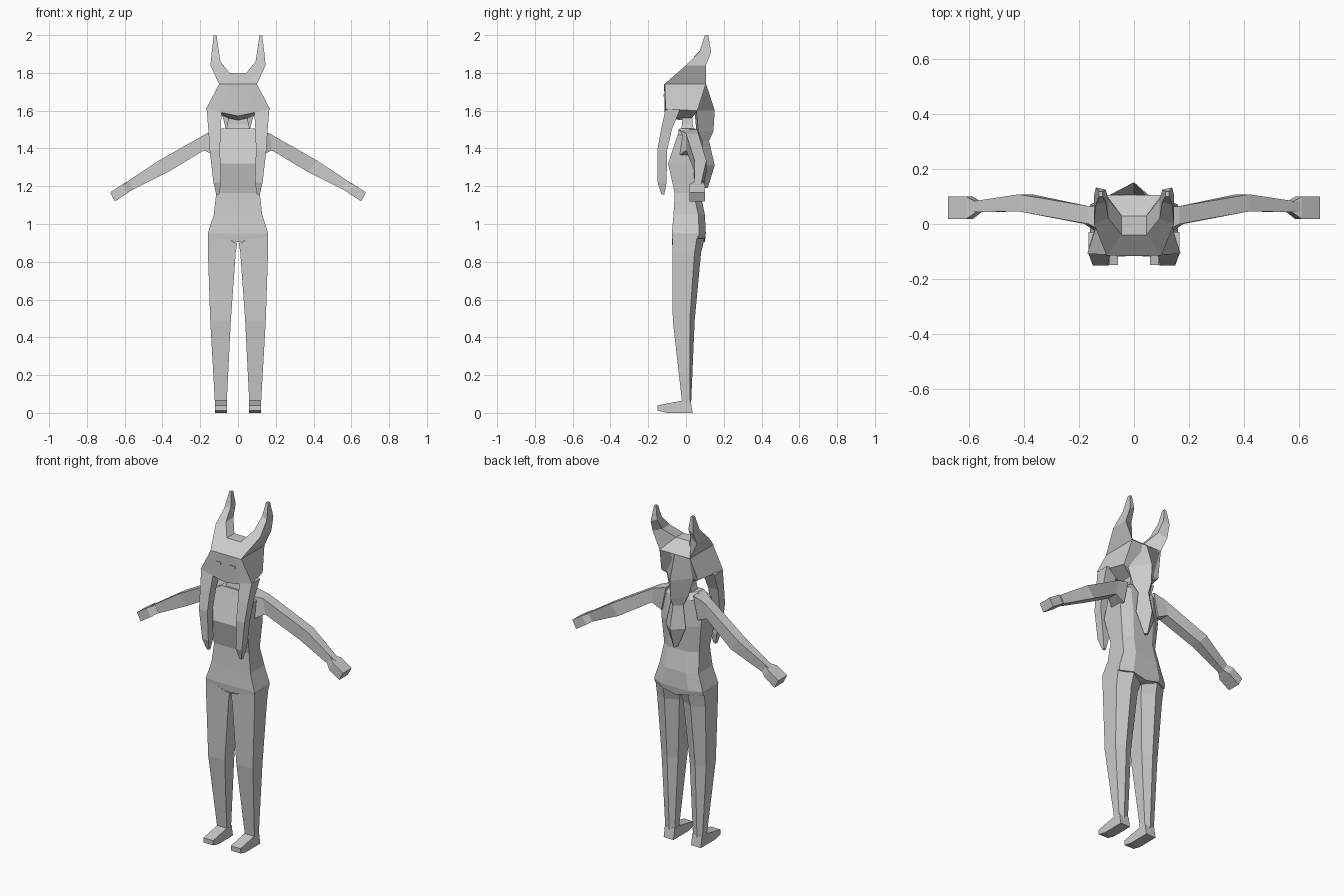
import bpy, bmesh

grey = bpy.data.materials.new("light grey")
grey.diffuse_color = (0.6, 0.6, 0.6, 1)


def loft(name, rings, mirror=False):
    """Join equal-length point rings with flat faces and cap both ends."""
    bm = bmesh.new()
    rows = [[bm.verts.new(p) for p in ring] for ring in rings]
    n = len(rows[0])
    for a, b in zip(rows, rows[1:]):
        for i in range(n):
            j = (i + 1) % n
            bm.faces.new((a[i], a[j], b[j], b[i]))
    bm.faces.new(rows[0])
    bm.faces.new(rows[-1])
    bmesh.ops.recalc_face_normals(bm, faces=bm.faces)
    mesh = bpy.data.meshes.new(name)
    bm.to_mesh(mesh)
    bm.free()
    mesh.materials.append(grey)
    ob = bpy.data.objects.new(name, mesh)
    bpy.context.collection.objects.link(ob)
    if mirror:
        ob.modifiers.new("mirror", 'MIRROR').use_axis[0] = True
    return ob


def box_ring(z, x0, x1, y0, y1):
    return [(x0, y0, z), (x1, y0, z), (x1, y1, z), (x0, y1, z)]


# torso: flat front, chamfered back
def torso_ring(z, w, f, b, dip=0):
    s = b - 0.035
    return [(-w, f, z), (0, f, z - dip), (w, f, z), (w, s, z),
            (0.55 * w, b, z), (0, b, z - dip), (-0.55 * w, b, z), (-w, s, z)]

loft("torso", [torso_ring(*r) for r in [
    (1.505, 0.09, -0.035, 0.05), (1.47, 0.135, -0.045, 0.065),
    (1.32, 0.13, -0.095, 0.08), (1.165, 0.115, -0.06, 0.075),
    (1.05, 0.128, -0.066, 0.1), (0.95, 0.16, -0.075, 0.105),
    (0.925, 0.158, -0.072, 0.1, 0.02)]])

# legs: flat front, ridged back
def leg_ring(z, xi, xo, f, s, b, rise=0):
    m = (xi + xo) / 2
    return [(xi, f, z - rise), (xo, f, z + rise), (xo, s, z + rise),
            (m, b, z), (xi, s, z - rise)]

loft("leg", [leg_ring(*r) for r in [
    (0.92, 0.004, 0.16, -0.073, 0.06, 0.098, 0.02),
    (0.85, 0.012, 0.159, -0.072, 0.045, 0.08),
    (0.49, 0.038, 0.147, -0.07, 0.02, 0.046),
    (0.05, 0.06, 0.122, -0.02, 0.02, 0.027)]], True)

# feet: side profile stretched across the width
foot = [(0.035, 0), (0.024, 0.065), (-0.02, 0.065), (-0.15, 0.04),
        (-0.15, 0.012), (-0.1, 0)]
loft("foot", [[(x, y, z) for y, z in foot] for x in (0.058, 0.122)], True)

# arms and hands: slanted rectangular sections
def arm_ring(xt, zt, xb, zb, y0, y1):
    return [(xt, y0, zt), (xt, y1, zt), (xb, y1, zb), (xb, y0, zb)]

loft("arm", [arm_ring(*r) for r in [
    (0.09, 1.5, 0.12, 1.36, -0.04, 0.06),
    (0.165, 1.48, 0.18, 1.39, 0.0, 0.065),
    (0.42, 1.335, 0.37, 1.275, 0.046, 0.108),
    (0.605, 1.213, 0.578, 1.172, 0.043, 0.08)]], True)
loft("hand", [arm_ring(*r) for r in [
    (0.575, 1.225, 0.555, 1.185, 0.043, 0.08),
    (0.612, 1.21, 0.587, 1.162, 0.018, 0.1),
    (0.677, 1.167, 0.652, 1.12, 0.018, 0.1)]], True)

# neck
loft("neck", [box_ring(1.48, -0.07, 0.07, -0.03, 0.045),
              box_ring(1.53, -0.055, 0.055, -0.02, 0.035),
              box_ring(1.6, -0.05, 0.05, -0.02, 0.035)])

# mask: wide jaw with a pointed chin, tapering under to the neck
def mask_ring(wf, wb, f, b, z, zc, zb):
    return [(-wf, f, z), (-wf / 2, f - 0.004, (z + zc) / 2), (0, f - 0.004, zc),
            (wf / 2, f - 0.004, (z + zc) / 2), (wf, f, z),
            (wb, b, zb), (-wb, b, zb)]

loft("mask", [mask_ring(0.1, 0.1, -0.112, 0.105, 1.74, 1.74, 1.74),
              mask_ring(0.17, 0.12, -0.108, 0.06, 1.608, 1.572, 1.6),
              mask_ring(0.05, 0.05, -0.03, 0.03, 1.56, 1.55, 1.56)])

# eye slits
loft("eye", [box_ring(1.675, 0.031, 0.063, -0.119, -0.11),
             box_ring(1.688, 0.031, 0.063, -0.119, -0.11)], True)

# cap and the two horns growing from its sides
loft("cap", [box_ring(1.74, -0.1, 0.1, -0.115, 0.105),
             box_ring(1.8, -0.045, 0.045, -0.04, 0.03)])
def horn_ring(xi, xo, zi, zo, fi, fo, bi, bo):
    return [(xi, fi, zi), (xo, fo, zo), (xo, bo, zo), (xi, bi, zi)]

loft("horn", [horn_ring(*r) for r in [
    (0.045, 0.1, 1.8, 1.74, -0.04, -0.115, 0.03, 0.105),
    (0.093, 0.146, 1.86, 1.84, 0.02, 0.0, 0.09, 0.105),
    (0.103, 0.139, 1.925, 1.91, 0.08, 0.07, 0.125, 0.133),
    (0.114, 0.128, 2.0, 2.0, 0.1, 0.1, 0.118, 0.118)]], True)

# front hair strands
loft("front_strand", [box_ring(*r) for r in [
    (1.61, 0.085, 0.166, -0.108, -0.03), (1.5, 0.092, 0.157, -0.132, -0.075),
    (1.39, 0.095, 0.15, -0.152, -0.1), (1.22, 0.09, 0.13, -0.15, -0.103),
    (1.155, 0.1, 0.115, -0.13, -0.115)]], True)

# back hair: ridged tail that pinches and flares to a tip
def tail_ring(z, w, s, b):
    return [(-w, s, z), (0, b, z), (w, s, z), (0, s - 0.01, z)]

loft("back_hair", [tail_ring(*r) for r in [
    (1.74, 0.1, 0.1, 0.107), (1.6, 0.09, 0.055, 0.152),
    (1.49, 0.06, 0.065, 0.145), (1.44, 0.042, 0.085, 0.122),
    (1.31, 0.065, 0.095, 0.152), (1.19, 0.014, 0.1, 0.115)]])
